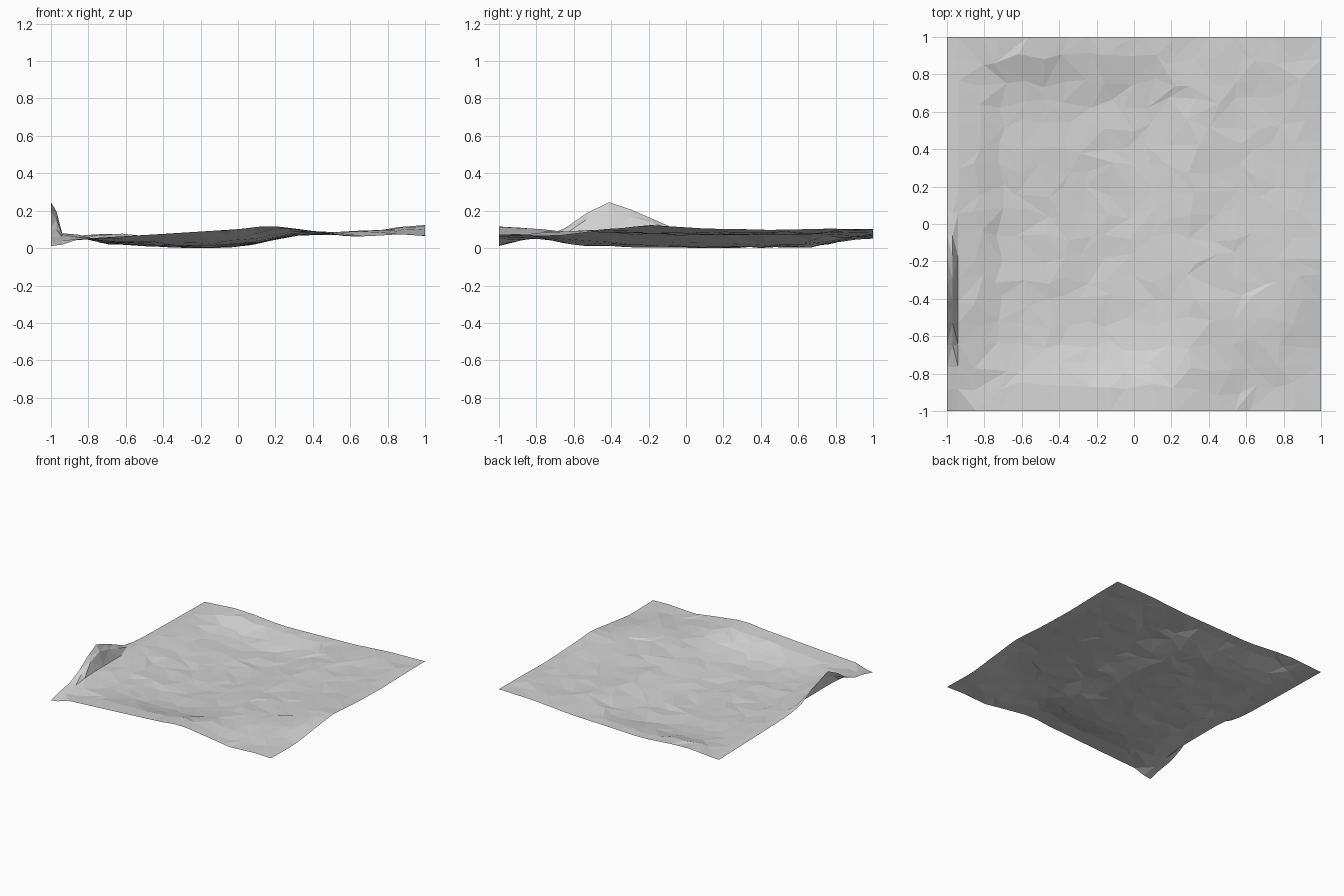
import bpy, bmesh, random

if "Cube" in bpy.data.objects:
    bpy.data.objects.remove(bpy.data.objects["Cube"])

random.seed(4)

# Edge and interior height profiles: (position, height)
FRONT = [(-1, .022), (-.85, .06), (-.38, .088), (.0, .112), (.17, .132), (.4, .103), (.65, .068), (.83, .085), (1, .08)]
RIGHT = [(-1, .08), (-.7, .075), (-.2, .135), (.1, .115), (.4, .105), (.75, .112), (1, .113)]
BACK = [(-1, .068), (-.67, .09), (-.3, .06), (.36, .08), (.68, .105), (1, .113)]
LEFT = [(-1, .022), (-.85, .06), (-.6, .09), (0, .09), (.4, .08), (1, .068)]
BASIN = [(-1, .045), (-.8, .042), (-.5, .025), (-.2, .012), (.05, .024), (.3, .082), (.6, .088), (.8, .1), (1, .105)]
FLAP = [(-1, 0), (-.7, 0), (-.43, .172), (-.28, .122), (-.05, .02), (.1, 0), (1, 0)]


def lerp(profile, t):
    for (a, za), (b, zb) in zip(profile, profile[1:]):
        if t <= b:
            return za + (zb - za) * max(0, t - a) / (b - a)
    return profile[-1][1]


def height(x, y):
    # blend the four rims, flat near the edge, into the shallow basin
    total, z = 1.0, lerp(BASIN, x) + .02 * max(0, -y)
    for d, prof, t, width in ((y + 1, FRONT, x, .42), (1 - x, RIGHT, y, .3),
                              (1 - y, BACK, x, .36), (x + 1, LEFT, y, .3)):
        f = min(1, max(0, 1 - (d - .06) / (width - .06)))
        f = f * f * (3 - 2 * f)
        w = f / (1 - f + 1e-4)
        total += w
        z += w * lerp(prof, t)
    return z / total


# Irregular triangulated ground sheet
N = 17
ys = [-1 + 2 * j / N for j in range(N + 1)]
xs = [-1, -.97, -.94] + [-.94 + 1.94 * i / N for i in range(1, N + 1)]
bm = bmesh.new()
grid = []
for i, x0 in enumerate(xs):
    col = []
    for j, y0 in enumerate(ys):
        x, y, n = x0, y0, 0
        inner_x, inner_y = 2 < i < len(xs) - 1, 0 < j < N
        if inner_x:
            x += random.uniform(-.035, .035)
        if inner_y and i > 2:
            y += random.uniform(-.035, .035)
        if inner_x and inner_y:
            n = random.uniform(-.005, .005)
        # raised flap along the left edge
        lift = lerp(FLAP, y) * (1, .7, 0)[i] if i < 3 else 0
        col.append(bm.verts.new((x, y, max(0, height(x, y) + n) + lift)))
    grid.append(col)

for i in range(len(xs) - 1):
    for j in range(N):
        a, b, c, d = grid[i][j], grid[i + 1][j], grid[i + 1][j + 1], grid[i][j + 1]
        if random.random() < .5:
            tris = ((a, b, c), (a, c, d))
        else:
            tris = ((a, b, d), (b, c, d))
        for t in tris:
            bm.faces.new(t)

# Rest the sheet on the ground
low = min(v.co.z for v in bm.verts)
for v in bm.verts:
    v.co.z -= low

mesh = bpy.data.meshes.new("ground_sheet")
bm.to_mesh(mesh)
bm.free()
sheet = bpy.data.objects.new("ground_sheet", mesh)
bpy.context.collection.objects.link(sheet)

grey = bpy.data.materials.new("light_grey")
grey.diffuse_color = (.65, .65, .65, 1)
grey.use_nodes = True
grey.node_tree.nodes["Principled BSDF"].inputs["Base Color"].default_value = grey.diffuse_color
mesh.materials.append(grey)
